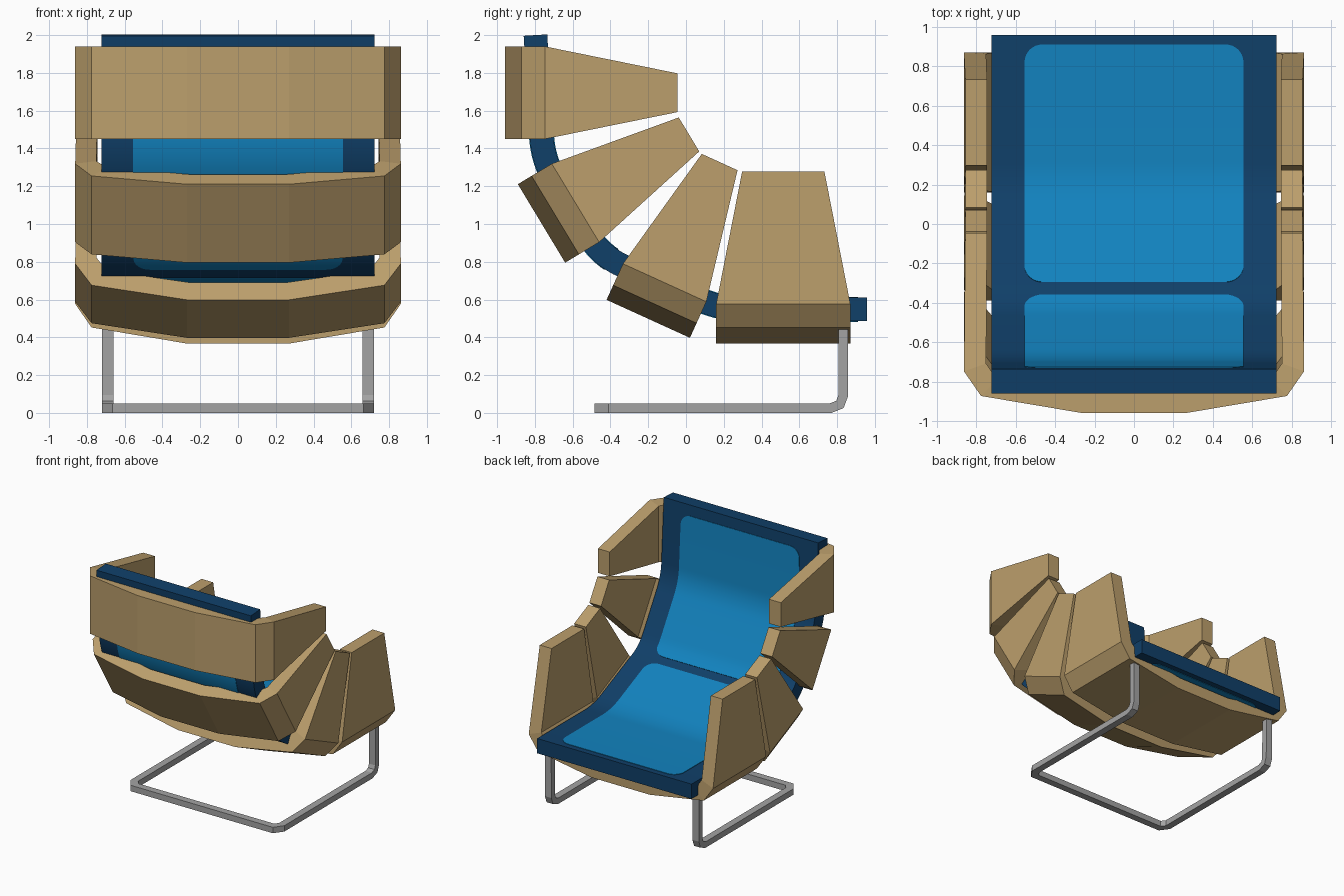
import bpy, bmesh, math
from mathutils import Vector

if "Cube" in bpy.data.objects:
    bpy.data.objects.remove(bpy.data.objects["Cube"])


def material(name, rgb):
    m = bpy.data.materials.new(name)
    m.diffuse_color = (*rgb, 1)
    m.use_nodes = True
    m.node_tree.nodes["Principled BSDF"].inputs["Base Color"].default_value = m.diffuse_color
    return m


WOOD = material("tan wood", (0.50, 0.345, 0.15))
DARK = material("dark blue", (0.005, 0.050, 0.140))
LIGHT = material("light blue", (0.006, 0.225, 0.52))
STEEL = material("grey steel", (0.37, 0.37, 0.37))


def loft(name, sections, mat, smooth=False):
    """Skin a row of equal closed sections and cap both ends."""
    bm = bmesh.new()
    rows = [[bm.verts.new(p) for p in sec] for sec in sections]
    n = len(rows[0])
    for a, b in zip(rows, rows[1:]):
        for i in range(n):
            j = (i + 1) % n
            bm.faces.new((a[i], a[j], b[j], b[i]))
    bm.faces.new(rows[0])
    bm.faces.new(rows[-1])
    bmesh.ops.recalc_face_normals(bm, faces=bm.faces[:])
    me = bpy.data.meshes.new(name)
    bm.to_mesh(me)
    bm.free()
    me.materials.append(mat)
    ob = bpy.data.objects.new(name, me)
    bpy.context.collection.objects.link(ob)
    if smooth:
        bpy.ops.object.select_all(action='DESELECT')
        ob.select_set(True)
        bpy.context.view_layer.objects.active = ob
        bpy.ops.object.shade_smooth_by_angle(angle=math.radians(30))
    return ob


# Wooden U shells: half profile as (x, depth), outside and inside
outer = [(0.855, 0.912), (0.862, 0.21), (0.775, 0.085), (0.27, 0.0)]
inner = [(0.745, 0.912), (0.75, 0.25), (0.695, 0.17), (0.25, 0.10)]


def mirrored(half):
    return half + [(-x, d) for x, d in reversed(half)]


def shell(name, cy, cz, angle, w_base, w_tip):
    a = math.radians(angle)
    ca, sa = math.cos(a), math.sin(a)

    def pt(x, d, side):
        k = max(0.0, (d - 0.21) / (0.912 - 0.21))
        s = side * (w_base + (w_tip - w_base) * k) / 2
        return (x, cy + d * ca - s * sa, cz + d * sa + s * ca)

    secs = [[pt(*o, -1), pt(*o, 1), pt(*i, 1), pt(*i, -1)]
            for o, i in zip(mirrored(outer), mirrored(inner))]
    loft(name, secs, WOOD)


shell("upper_back_shell", -0.957, 1.695, 0, 0.49, 0.205)
shell("lower_back_shell", -0.765, 1.003, 31.1, 0.485, 0.21)
shell("rear_seat_shell", -0.20, 0.498, 65.5, 0.485, 0.208)
shell("front_seat_shell", 0.515, 0.367, 90, 0.71, 0.435)

# Centre line of the cushion in (y, z), with rounded bends
corners = [Vector(p) for p in ((-0.797, 2.0), (-0.757, 1.335), (-0.449, 0.829),
                               (0.19, 0.548), (0.957, 0.548))]
path = [corners[0]]
for p, c, n in zip(corners, corners[1:], corners[2:]):
    s, e = c + (p - c).normalized() * 0.13, c + (n - c).normalized() * 0.13
    for i in range(9):
        t = i / 8
        path.append(s * (1 - t) ** 2 + c * 2 * t * (1 - t) + e * t * t)
path.append(corners[-1])
arc = [0.0]
for p, q in zip(path, path[1:]):
    arc.append(arc[-1] + (q - p).length)
total = arc[-1]


def at(s):
    for i in range(len(path) - 1):
        if s <= arc[i + 1] or i == len(path) - 2:
            return path[i].lerp(path[i + 1], (s - arc[i]) / (arc[i + 1] - arc[i]))


def s_at_y(y):
    for i in range(len(path) - 1):
        if path[i].x <= y <= path[i + 1].x:
            return arc[i] + (arc[i + 1] - arc[i]) * (y - path[i].x) / (path[i + 1].x - path[i].x)


def ribbon(name, stops, half_width, thick, mat):
    secs = []
    for s in stops:
        p = at(s)
        t = (at(min(s + 0.01, total)) - at(max(s - 0.01, 0))).normalized()
        n = Vector((-t.y, t.x)) * thick / 2
        w = half_width(s)
        secs.append([(x, (p + n * k).x, (p + n * k).y)
                     for x, k in ((w, 1), (-w, 1), (-w, -1), (w, -1))])
    loft(name, secs, mat, True)


ribbon("cushion", arc, lambda s: 0.722, 0.125, DARK)


# Lighter rounded panels showing on both sides of the cushion
def panel(name, s0, s1, r=0.09, hw=0.555):
    def width(s):
        e = min(s - s0, s1 - s, r)
        return hw - r + math.sqrt(max(0, r * r - (r - e) ** 2))
    ends = [r * (1 - math.cos(math.pi / 2 * i / 8)) for i in range(9)]
    mid = [s for s in arc if s0 + r + 0.001 < s < s1 - r - 0.001]
    stops = [s0 + e for e in ends] + mid + [s1 - e for e in reversed(ends)]
    ribbon(name, stops, width, 0.133, LIGHT)


panel("backrest_panel", 0.09, s_at_y(-0.395))
panel("seat_panel", s_at_y(-0.32), s_at_y(0.91))

# Square steel tube: two front legs joined by a floor loop
half = [(0.69, 0.833, 0.47), (0.69, 0.832, 0.09), (0.69, 0.815, 0.045),
        (0.69, 0.765, 0.025), (0.69, -0.40, 0.025), (0.65, -0.455, 0.025)]
tube = [Vector(p) for p in half] + [Vector((-x, y, z)) for x, y, z in reversed(half)]
secs = []
R = 0.025
for i, p in enumerate(tube):
    t0 = (p - tube[max(i - 1, 0)]).normalized()
    t1 = (tube[min(i + 1, len(tube) - 1)] - p).normalized()
    t = (t0 + t1).normalized()
    miter = 1 / max(t.dot(t0), t.dot(t1))
    if abs(t.x) < 1e-4:
        a = Vector((1 if p.x > 0 else -1, 0, 0)) * 0.03
        b = t.cross(a).normalized() * R * miter
    else:
        b = Vector((0, 0, R))
        a = b.cross(t).normalized() * 0.03 * miter
    secs.append([p + a + b, p - a + b, p - a - b, p + a - b])
loft("steel_frame", secs, STEEL)
